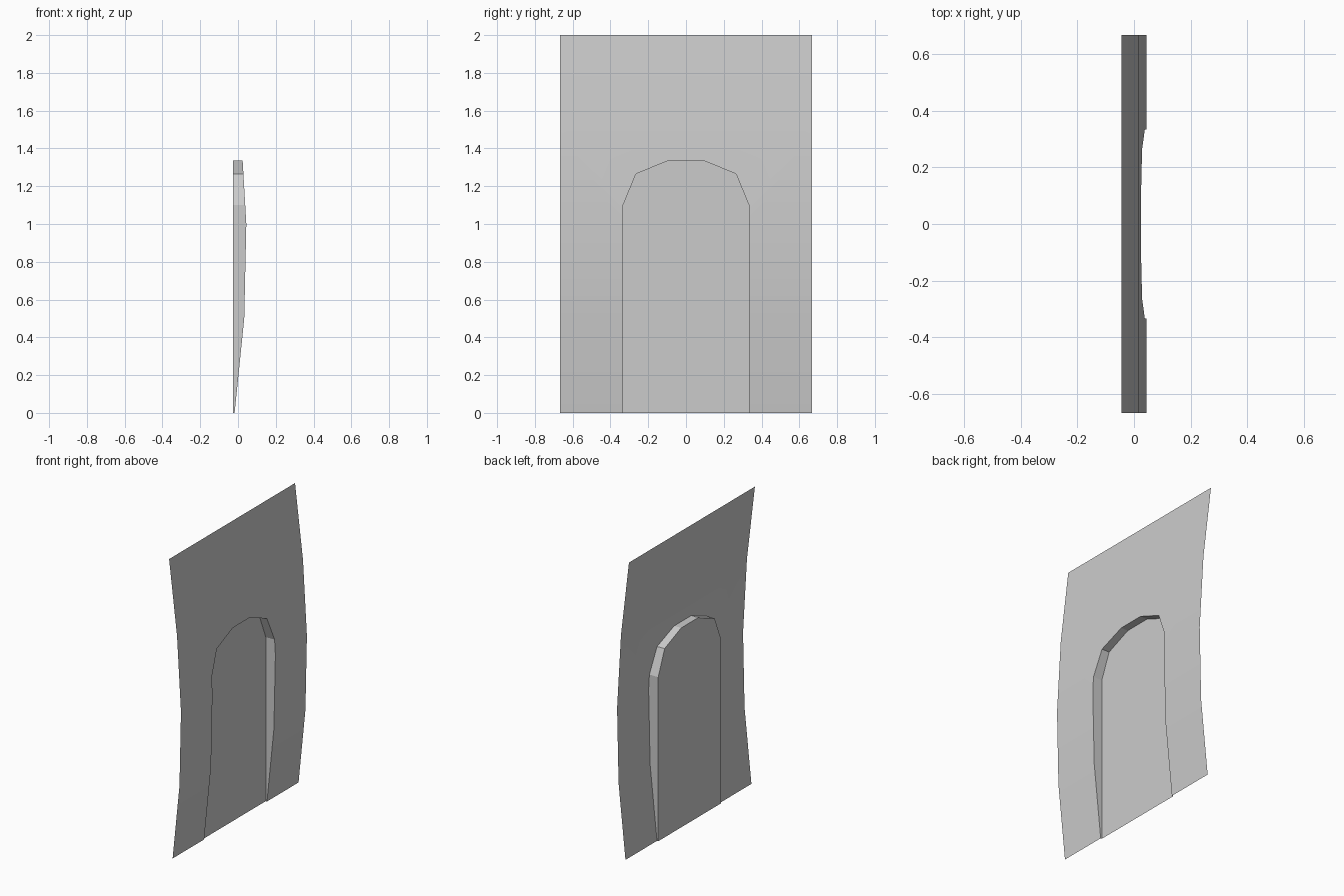
import bpy, bmesh

if "Cube" in bpy.data.objects:
    bpy.data.objects.remove(bpy.data.objects["Cube"])

# side profile of the bowed sheet (z, x) and right half of the arch outline (y, z)
PROFILE = [(0, -.018), (.5, .033), (1, .044), (1.5, .015), (2, -.044)]
ARCH = [(.333, 0), (.333, 1.1), (.265, 1.265), (.09, 1.337), (0, 1.337)]
HALF_W, TOP, BACK_X = .667, 2.0, -.027


def sheet_x(z):
    for (z0, x0), (z1, x1) in zip(PROFILE, PROFILE[1:]):
        if z <= z1 + 1e-6:
            return x0 + (x1 - x0) * (z - z0) / (z1 - z0)
    return PROFILE[-1][1]


def cut_rows(bm):
    for z, _ in PROFILE[1:-1]:
        bmesh.ops.bisect_plane(bm, geom=bm.verts[:] + bm.edges[:] + bm.faces[:],
                               plane_co=(0, 0, z), plane_no=(0, 0, 1))


def finish(bm, name, front):
    # mirror the half across y = 0 and face it toward `front`
    me = bpy.data.meshes.new(name)
    bm.to_mesh(me)
    bm.free()
    ob = bpy.data.objects.new(name, me)
    bpy.context.collection.objects.link(ob)
    mod = ob.modifiers.new("mirror", 'MIRROR')
    mod.use_axis = (False, True, False)
    mod.merge_threshold = .0005
    bpy.ops.object.select_all(action='DESELECT')
    ob.select_set(True)
    bpy.context.view_layer.objects.active = ob
    bpy.ops.object.modifier_apply(modifier=mod.name)
    if front:
        bpy.ops.object.shade_smooth_by_angle(angle=.3)
    return ob


# bowed wall sheet with an arched opening
bm = bmesh.new()
outline = [(HALF_W, 0), (HALF_W, TOP), (0, TOP)] + ARCH[::-1]
f = bm.faces.new([bm.verts.new((0, y, z)) for y, z in outline])
f.normal_update()
if f.normal.x < 0:
    f.normal_flip()
cut_rows(bm)
for v in bm.verts:
    v.co.x = sheet_x(v.co.z)
finish(bm, "wall_sheet", True)

# reveal joining the opening to the flat niche back
bm = bmesh.new()
rim = [bm.verts.new((1, y, z)) for y, z in ARCH]
back = [bm.verts.new((BACK_X, y, z)) for y, z in ARCH]
for i in range(len(ARCH) - 1):
    f = bm.faces.new((rim[i], rim[i + 1], back[i + 1], back[i]))
    f.normal_update()
    if f.normal.y > 0 or f.normal.z > .5:
        f.normal_flip()
cut_rows(bm)
for v in bm.verts:
    if v.co.x > .5:
        v.co.x = sheet_x(v.co.z)
finish(bm, "niche_reveal", False)

# flat back of the niche
bm = bmesh.new()
f = bm.faces.new([bm.verts.new((BACK_X, y, z)) for y, z in ARCH + [(0, 0)]])
f.normal_update()
if f.normal.x < 0:
    f.normal_flip()
finish(bm, "niche_back", False)
